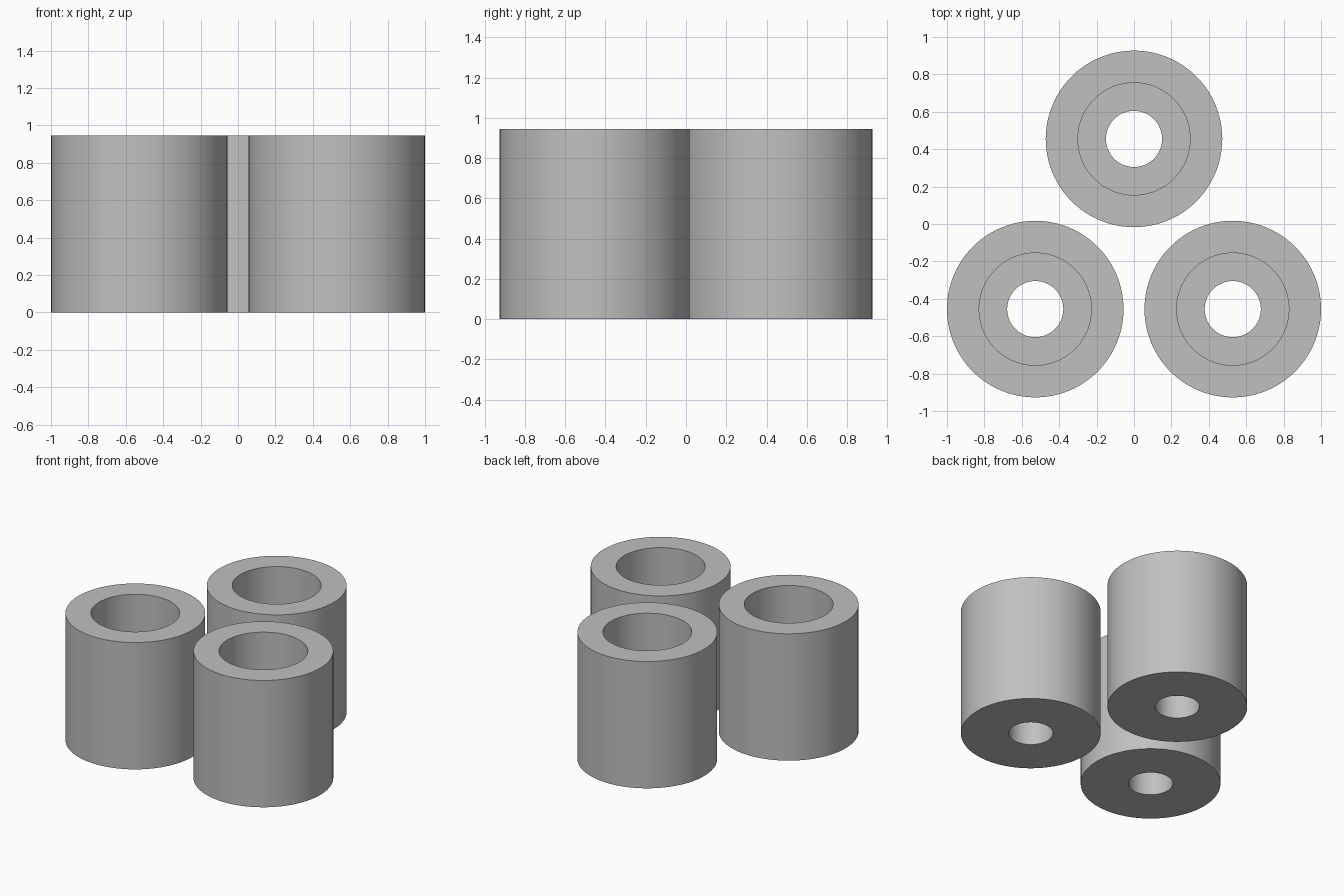
import bpy
import math

if "Cube" in bpy.data.objects:
    bpy.data.objects.remove(bpy.data.objects["Cube"], do_unlink=True)

OUTER, BORE, HOLE = 0.472, 0.30, 0.15
HEIGHT, FLOOR = 0.945, 0.27
SIDES = 96

grey = bpy.data.materials.new("plain grey")
colour = (0.53, 0.53, 0.53, 1)
grey.diffuse_color = colour
grey.use_nodes = True
grey.node_tree.nodes["Principled BSDF"].inputs["Base Color"].default_value = colour

# Closed wall profile: outer wall, wide bore from the top, narrow hole through the floor
PROFILE = [(OUTER, 0), (OUTER, HEIGHT), (BORE, HEIGHT),
           (BORE, FLOOR), (HOLE, FLOOR), (HOLE, 0)]


def spacer(name, x, y):
    """Lathe the stepped profile into a counterbored cylinder."""
    n = len(PROFILE)
    verts = []
    for i in range(SIDES):
        a = math.tau * i / SIDES
        verts += [(r * math.cos(a), r * math.sin(a), z) for r, z in PROFILE]
    faces = []
    for i in range(SIDES):
        here, there = i * n, (i + 1) % SIDES * n
        for j in range(n):
            k = (j + 1) % n
            faces.append((here + j, there + j, there + k, here + k))
    mesh = bpy.data.meshes.new(name)
    mesh.from_pydata(verts, [], faces)
    mesh.materials.append(grey)
    obj = bpy.data.objects.new(name, mesh)
    bpy.context.collection.objects.link(obj)
    obj.location = (x, y, 0)
    bpy.ops.object.select_all(action="DESELECT")
    obj.select_set(True)
    bpy.context.view_layer.objects.active = obj
    bpy.ops.object.shade_smooth_by_angle(angle=math.radians(30))


# Two spacers in front, one behind
spacer("front_left_spacer", 0.528, -0.455)
spacer("front_right_spacer", -0.528, -0.455)
spacer("back_spacer", 0, 0.455)
